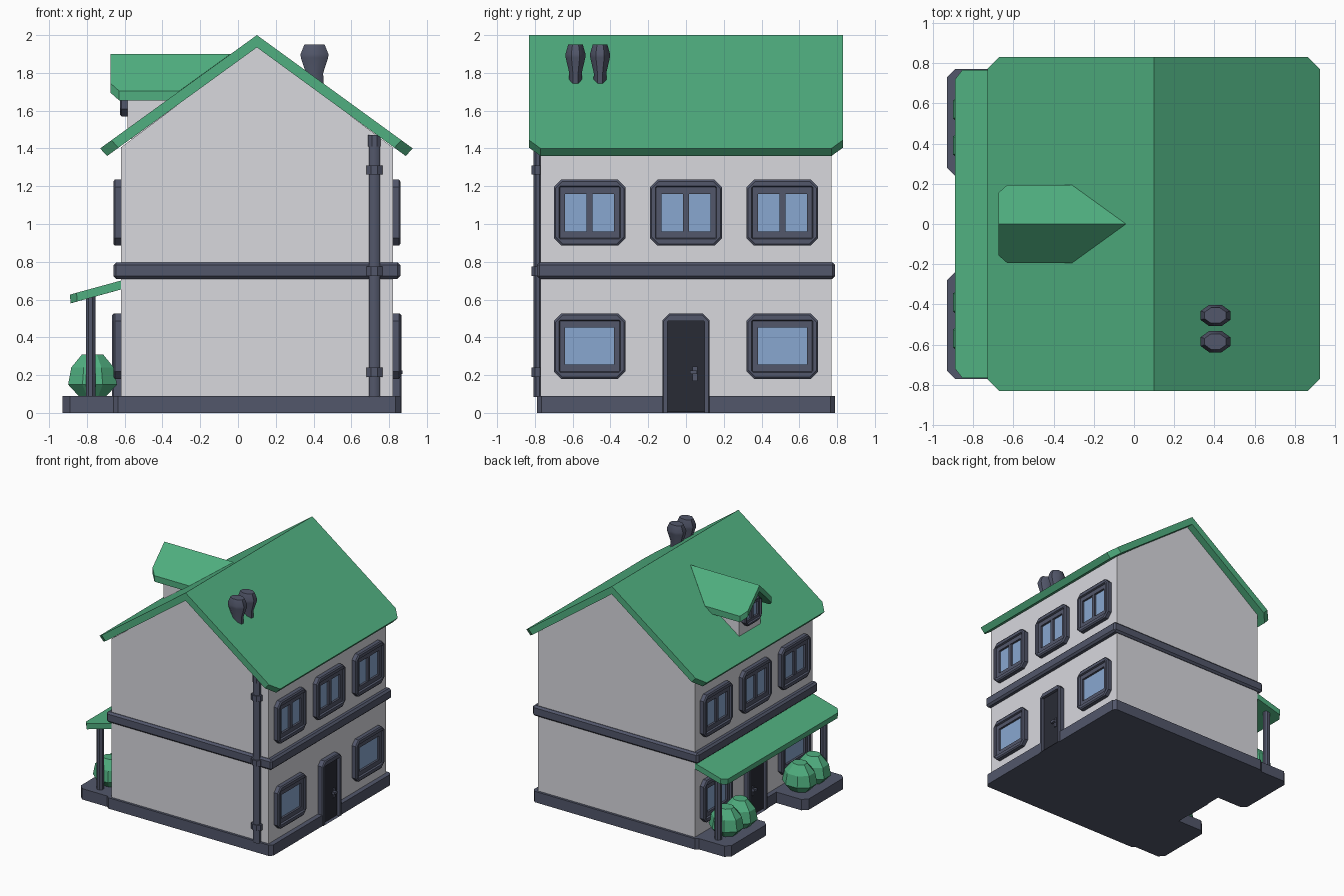
import bpy, bmesh, math

if "Cube" in bpy.data.objects:
    bpy.data.objects.remove(bpy.data.objects["Cube"])


def material(name, rgb):
    m = bpy.data.materials.new(name)
    m.diffuse_color = (*rgb, 1)
    m.use_nodes = True
    m.node_tree.nodes["Principled BSDF"].inputs["Base Color"].default_value = m.diffuse_color
    return m


GREEN = material("roof green", (0.08, 0.43, 0.215))
WALL = material("pale wall", (0.69, 0.69, 0.73))
SLATE = material("slate trim", (0.085, 0.095, 0.145))
GLASS = material("blue glass", (0.25, 0.39, 0.63))
DARK = material("dark door", (0.022, 0.024, 0.036))


def loft(name, rings, mat, closed=False, smooth=False):
    """Skin a list of equal-length point rings; closed joins last to first, otherwise capped."""
    bm = bmesh.new()
    vs = [[bm.verts.new(p) for p in r] for r in rings]
    n = len(rings[0])
    pairs = list(zip(vs, vs[1:])) + ([(vs[-1], vs[0])] if closed else [])
    for a, b in pairs:
        for i in range(n):
            j = (i + 1) % n
            bm.faces.new((a[i], a[j], b[j], b[i]))
    if not closed:
        bm.faces.new(vs[0])
        bm.faces.new(vs[-1])
    bmesh.ops.remove_doubles(bm, verts=bm.verts, dist=1e-5)
    bmesh.ops.dissolve_degenerate(bm, edges=bm.edges, dist=1e-5)
    bmesh.ops.recalc_face_normals(bm, faces=bm.faces)
    me = bpy.data.meshes.new(name)
    bm.to_mesh(me)
    bm.free()
    me.materials.append(mat)
    ob = bpy.data.objects.new(name, me)
    bpy.context.collection.objects.link(ob)
    if smooth:
        bpy.ops.object.select_all(action='DESELECT')
        ob.select_set(True)
        bpy.context.view_layer.objects.active = ob
        bpy.ops.object.shade_smooth_by_angle(angle=math.radians(50))
    return ob


def box(name, x, y, z, mat, bevel=0):
    r = [[(a, b, h) for a, b in ((x[0], y[0]), (x[1], y[0]), (x[1], y[1]), (x[0], y[1]))] for h in z]
    ob = loft(name, r, mat)
    if bevel:
        m = ob.modifiers.new("bevel", 'BEVEL')
        m.width, m.segments = bevel, 1
    return ob


def lathe(name, x, y, profile, mat, sides=8, sy=1, smooth=False):
    rings = []
    for r, z in profile:
        rings.append([(x + r * math.cos(t), y + r * sy * math.sin(t), z)
                      for t in (math.tau * (i + .5) / sides for i in range(sides))])
    return loft(name, rings, mat, smooth=smooth)


def panel_ring(wall, s, d, u, z, c, cb=None):
    """Chamfered rectangle standing on a side wall, pushed out by d."""
    cb = c if cb is None else cb
    x = wall + s * d
    return [(x, a, b) for a, b in (
        (u[0] + cb, z[0]), (u[1] - cb, z[0]), (u[1], z[0] + cb), (u[1], z[1] - c),
        (u[1] - c, z[1]), (u[0] + c, z[1]), (u[0], z[1] - c), (u[0], z[0] + cb))]


def window(name, wall, s, yc, z0, z1, w=0.19, k=1.0, mullion=True):
    def ring(d, inset, c):
        return panel_ring(wall, s, d, (yc - w + inset, yc + w - inset),
                          (z0 + inset * 1.25, z1 - inset * 1.25), c)
    steps = ((-.02, 0, .04), (.032, 0, .04), (.04, .008, .038), (.04, .028 * k, .006),
             (.026, .032 * k, .004), (.026, .06 * k, .001), (-.02, .06 * k, .001))
    loft(name + "_frame", [ring(*t) for t in steps], SLATE, closed=True)
    g = 0.055 * k
    xs = sorted((wall, wall + s * .009))
    box(name + "_glass", xs, (yc - w + g, yc + w - g), (z0 + g * 1.25, z1 - g * 1.25), GLASS)
    if mullion:
        xs = sorted((wall, wall + s * .024))
        box(name + "_mullion", xs, (yc - .016, yc + .016), (z0 + g, z1 - g), SLATE)


def door(name, wall, s):
    rings = []
    for d, h, top, c in ((-.02, .125, .525, .035), (.038, .125, .525, .035), (.046, .118, .518, .032),
                         (.046, .097, .487, .004), (-.02, .097, .487, .004)):
        rings.append(panel_ring(wall, s, d, (-h, h), (0, top), c, 0))
    loft(name + "_frame", rings, SLATE, closed=True)
    xs = sorted((wall - s * .02, wall + s * .022))
    box(name + "_leaf", xs, (-.1, .1), (.004, .49), DARK)
    xs = sorted((wall + s * .02, wall + s * .03))
    box(name + "_handle_plate", xs, (.035, .06), (.17, .245), SLATE)
    xs = sorted((wall + s * .03, wall + s * .05))
    box(name + "_handle", xs, (.02, .058), (.205, .225), SLATE)


# Walls with gables
gable = ((-.62, .05), (.82, .05), (.82, 1.405), (.1, 1.945), (-.62, 1.405))
loft("house_walls", [[(x, y, z) for x, z in gable] for y in (-.77, .77)], WALL)

# Base with two porch plinths and gaps at the doors
half = [(.825, .11), (.86, .11), (.86, .765), (.835, .79), (-.635, .79), (-.66, .77), (-.89, .77),
        (-.93, .73), (-.93, .28), (-.89, .24), (-.66, .24), (-.66, .11), (-.625, .11)]
outline = half + [(x, -y) for x, y in reversed(half)]
loft("house_base", [[(x, y, z) for x, y in outline] for z in (0, .09)], SLATE)

# Band between the floors
box("floor_band", (-.66, .86), (-.79, .79), (.71, .797), SLATE, .015)

# Main roof, one slab per slope, eave corners cut off
for name, s, ex in (("left", -1, .83), ("right", 1, .825)):
    def slope(z_ridge, reach, z_eave):
        k = .06
        dz = (z_ridge - z_eave) * k / reach
        pts = [(0, -.83, z_ridge), (reach - k, -.83, z_eave + dz), (reach, -.77, z_eave),
               (reach, .77, z_eave), (reach - k, .83, z_eave + dz), (0, .83, z_ridge)]
        return [(.1 + s * x, y, z) for x, y, z in pts]
    loft("roof_" + name, [slope(2.0, ex, 1.4), slope(1.935, ex - .037, 1.36)], GREEN)

# Dormer
for name, s in (("back", 1), ("front", -1)):
    top = [(-.675, 0, 1.9), (-.04, 0, 1.9), (-.31, s * .195, 1.705), (-.63, s * .195, 1.705),
           (-.675, s * .155, 1.745)]
    loft("dormer_roof_" + name, [top, [(x, y, z - .05) for x, y, z in top]], GREEN)
cheek = ((-.14, 1.45), (.14, 1.45), (.14, 1.73), (0, 1.865), (-.14, 1.73))
loft("dormer_walls", [[(x, y, z) for y, z in cheek] for x in (-.585, -.2)], WALL)
window("dormer_window", -.585, -1, 0, 1.57, 1.77, w=.11, k=.6, mullion=True)

# Windows and doors on both long sides
for side, wall, s in (("right", .82, 1), ("left", -.62, -1)):
    for i, y in enumerate((-.51, 0, .51)):
        window(f"{side}_upper_window_{i + 1}", wall, s, y, .885, 1.235)
    for i, y in enumerate((-.51, .51)):
        window(f"{side}_lower_window_{i + 1}", wall, s, y, .18, .527, mullion=False)
    door(side + "_door", wall, s)


# Porch roof
def porch(dz, dx):
    return [(x + dx, y, z + dz) for x, y, z in (
        (-.61, -.765, .703), (-.855, -.765, .636), (-.89, -.72, .626),
        (-.89, .72, .626), (-.855, .765, .636), (-.61, .765, .703))]


loft("porch_roof", [porch(0, 0), porch(-.046, .004)], GREEN)

# Porch posts and planted bushes
for s, name in ((-1, "front"), (1, "back")):
    lathe("porch_post_" + name, -.78, s * .69, ((.028, .08), (.028, .64)), SLATE, 8)
    for i, y in enumerate((.39, .57)):
        lathe(f"bush_{name}_{i + 1}", -.77, s * y,
              ((.075, .085), (.14, .15), (.122, .24), (.06, .31)), GREEN, 8, .85)

# Drain pipe with brackets
lathe("drain_pipe", .722, -.785, ((.032, .085), (.032, 1.47)), SLATE, 8, .8, True)
for i, z in enumerate((.215, .75, 1.285)):
    lathe(f"pipe_bracket_{i + 1}", .722, -.785, ((.046, z - .024), (.046, z + .024)), SLATE, 8, .75)
lathe("pipe_top", .722, -.785, ((.036, 1.41), (.036, 1.47)), SLATE, 8, .8)

# Chimneys
for i, y in enumerate((-.585, -.455)):
    lathe(f"chimney_{i + 1}", .405, y, ((.052, 1.6), (.05, 1.8), (.078, 1.88), (.08, 1.9), (.058, 1.95)),
          SLATE, 8, .72, True)
